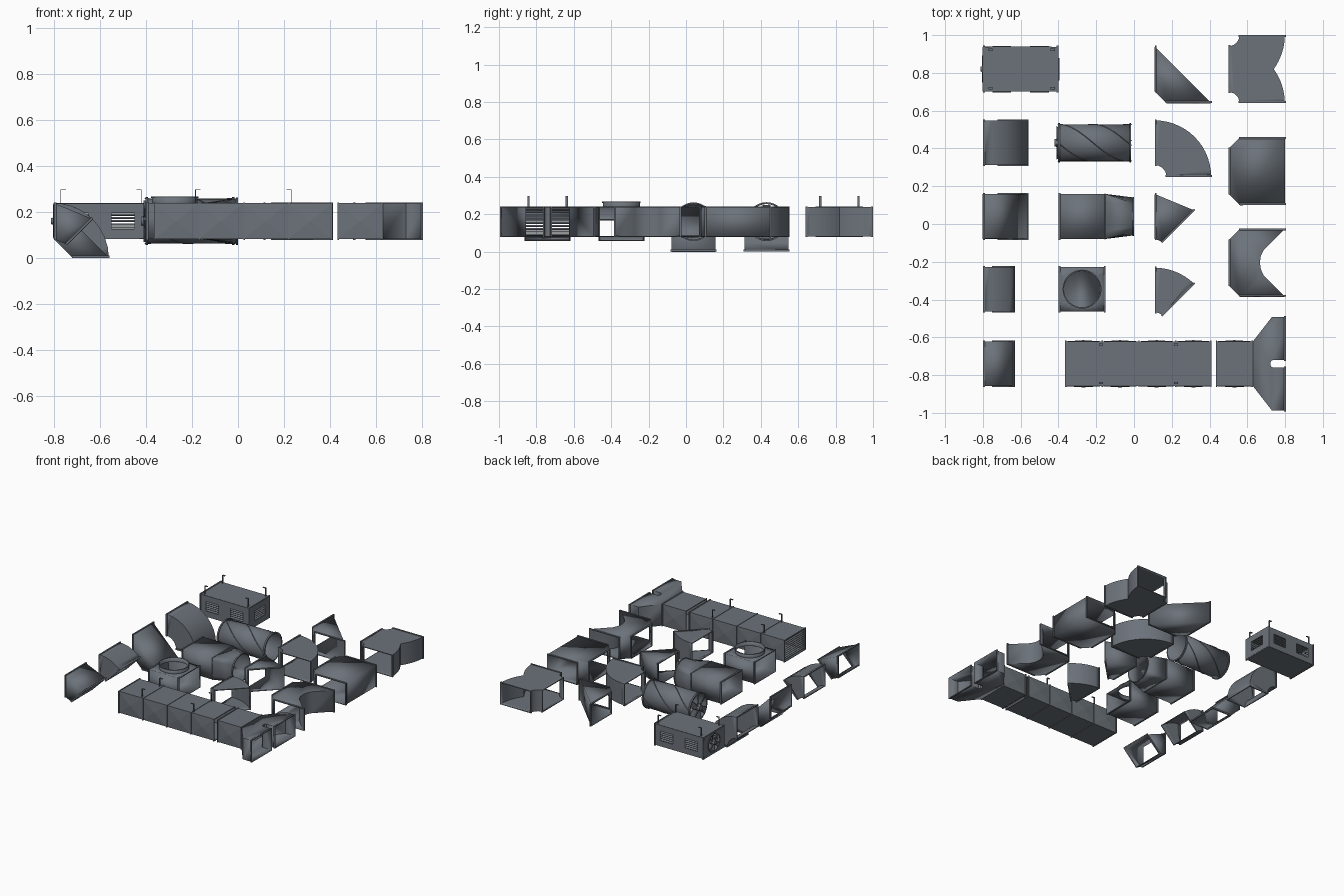
import bpy, bmesh
from math import sin, cos, pi, radians
from mathutils import Vector as V, Matrix

if "Cube" in bpy.data.objects:
    bpy.data.objects.remove(bpy.data.objects["Cube"])

METAL = bpy.data.materials.new("sheet_metal")
METAL.diffuse_color = (0.15, 0.17, 0.195, 1)
METAL.use_nodes = True
METAL.node_tree.nodes["Principled BSDF"].inputs["Base Color"].default_value = METAL.diffuse_color
ZL, ZH, ZC, HW, HH = 0.083, 0.237, 0.16, 0.117, 0.077


def finish(name, bm, thick=0.0, smooth=True):
    bmesh.ops.recalc_face_normals(bm, faces=bm.faces)
    me = bpy.data.meshes.new(name)
    bm.to_mesh(me)
    bm.free()
    ob = bpy.data.objects.new(name, me)
    bpy.context.collection.objects.link(ob)
    me.materials.append(METAL)
    if smooth:
        bpy.ops.object.select_all(action='DESELECT')
        ob.select_set(True)
        bpy.context.view_layer.objects.active = ob
        bpy.ops.object.shade_smooth_by_angle(angle=radians(30))
    if thick:
        m = ob.modifiers.new("wall", 'SOLIDIFY')
        m.thickness, m.offset = thick, 0
    return ob


def loft(bm, rings, cyclic=False, caps=False):
    """Skin closed loops of points; returns the faces."""
    vs = [[bm.verts.new(p) for p in r] for r in rings]
    pairs = list(zip(vs, vs[1:])) + ([(vs[-1], vs[0])] if cyclic else [])
    n = len(vs[0])
    faces = [bm.faces.new((a[i], a[(i + 1) % n], b[(i + 1) % n], b[i]))
             for a, b in pairs for i in range(n)]
    if caps:
        bm.faces.new(vs[0])
        bm.faces.new(vs[-1])
    return faces


def flange(bm, ring, inward, t=0.01, lip=0.008):
    ring = [V(p) for p in ring]
    c = sum(ring, V()) / len(ring)
    d = V(inward) * t
    out = [p + (p - c).normalized() * lip for p in ring]
    loft(bm, [ring, out, [p + d for p in out], [p + d for p in ring]], cyclic=True)


def box(bm, c, s, rot=None):
    m = Matrix.Translation(c) @ (rot or Matrix()) @ Matrix.Diagonal((*s, 1))
    bmesh.ops.create_cube(bm, size=1, matrix=m)


def rect_x(x, y, hw=HW, hh=HH):
    return [(x, y - hw, ZC - hh), (x, y + hw, ZC - hh), (x, y + hw, ZC + hh), (x, y - hw, ZC + hh)]


def circle(r, n=32):
    return [(r * cos(2 * pi * i / n), r * sin(2 * pi * i / n)) for i in range(n)]


def square(a, b, n=32):
    return [(a * u / max(abs(u), abs(v)), b * v / max(abs(u), abs(v))) for u, v in circle(1, n)]


def yz(pts, x, y):
    return [(x, y + u, ZC + v) for u, v in pts]


# ---- elbows: curved or straight-cut, turning sideways or downwards
def elbow(name, cx, cy, end, steps, down):
    r0, r1 = (0.083, 0.237) if down else (0.063, 0.297)

    def pt(r, a, s):
        if down:
            return (cx + r * cos(a), cy + s * HW, r * sin(a))
        return (cx + r * cos(a), cy + r * sin(a), ZC + s * HH)

    def ring(a):
        return [pt(r0, a, -1), pt(r1, a, -1), pt(r1, a, 1), pt(r0, a, 1)]
    angles = [radians(90 + (end - 90) * i / steps) for i in range(steps + 1)]
    bm = bmesh.new()
    loft(bm, [ring(a) for a in angles])
    finish(name, bm, 0.004)
    bm = bmesh.new()
    for a, s in ((angles[0], 1), (angles[-1], -1)):
        u, v = s * sin(a), -s * cos(a)
        flange(bm, ring(a), (u, 0, v) if down else (u, v, 0))
    finish(name + "_flanges", bm, smooth=False)


for nm, y, end, n in (("round_90", 0.43, 0, 8), ("straight_90", 0.04, 0, 1),
                      ("round_45", -0.345, 45, 5), ("straight_45", -0.74, 45, 1)):
    elbow("drop_elbow_" + nm, -0.80, y, end, n, True)
for nm, y, end, n in (("straight_90", 0.64, 0, 1), ("round_90", 0.25, 0, 14),
                      ("straight_45", -0.14, 45, 1), ("round_45", -0.53, 45, 7)):
    elbow("side_elbow_" + nm, 0.11, y, end, n, False)


# ---- flat junctions from a mirrored plan outline
def junction(name, x, y, half, k, left_flange=True):
    up = [q for q in reversed(half) if q[1] > 1e-5]
    pts = [(x + u, y - v) for u, v in half] + [(x + u, y + v) for u, v in up]
    n = len(pts)
    openings = (n - 1, k, n - 2 - k)
    bm, fl = bmesh.new(), bmesh.new()
    lo = [bm.verts.new((*p, ZL)) for p in pts]
    hi = [bm.verts.new((*p, ZH)) for p in pts]
    bm.faces.new(lo)
    bm.faces.new(hi)
    for i in range(n):
        j = (i + 1) % n
        if i not in openings:
            bm.faces.new((lo[i], lo[j], hi[j], hi[i]))
        elif i != n - 1 or left_flange:
            p, q = V(pts[i]), V(pts[j])
            d = (q - p).normalized()
            flange(fl, [(*p, ZL), (*q, ZL), (*q, ZH), (*p, ZH)], (-d.y, d.x, 0))
    finish(name, bm, 0.004)
    finish(name + "_flanges", fl, smooth=False)


fillet = [(0.06 * cos(radians(a)), 0.18 + 0.06 * sin(radians(a))) for a in range(-90, 1, 15)]
back = [(0.297 * cos(radians(-36.87 * i / 8)), 0.18 + 0.3 * sin(radians(-36.87 * i / 8))) for i in range(9)]
back[-1] = (0.238, 0)
junction("round_tee", 0.50, 0.82, fillet + back, len(fillet) - 1)
junction("box_tee", 0.50, 0.28, [(0, 0.117), (0.063, 0.18), (0.297, 0.18)], 1)
junction("notched_tee", 0.50, -0.205, [(0, 0.117), (0.063, 0.18), (0.297, 0.18), (0.185, 0.068),
                                       (0.17, 0.035), (0.165, 0)], 1)
junction("forked_outlet", 0.63, -0.74, [(0, 0.117), (0.10, 0.245), (0.175, 0.247), (0.175, 0.022),
                                        (0.105, 0.022), (0.094, 0.014), (0.09, 0)], 2, False)


# ---- straight trunk with cross-broken side panels
def trunk(name, xs, y):
    bm, fl = bmesh.new(), bmesh.new()
    for f in loft(bm, [rect_x(x, y) for x in xs]):
        f.normal_update()
        if abs(f.normal.y) > 0.5:
            c = f.calc_center_median()
            s = 0.006 if c.y > y else -0.006
            v = bmesh.ops.poke(bm, faces=[f])['verts'][0]
            v.co.y += s
    for i, x in enumerate(xs):
        flange(fl, rect_x(x, y), (-1 if i == len(xs) - 1 else 1, 0, 0), 0.007)
    finish(name, bm, 0.004, False)
    finish(name + "_flanges", fl, smooth=False)


trunk("main_trunk", [-0.365 + 0.194 * i for i in range(5)], -0.74)
trunk("fork_inlet", [0.433, 0.63], -0.74)

bm = bmesh.new()
for i in range(10):
    box(bm, (-0.358, -0.74, 0.092 + 0.015 * i), (0.014, 0.23, 0.003), Matrix.Rotation(radians(35), 4, 'Y'))
finish("trunk_end_louvre", bm, smooth=False)

# ---- ceiling straps, hooked towards each other
bm = bmesh.new()
for xa, xb, ys in ((-0.77, -0.42, (0.718, 0.922)), (-0.185, 0.232, (-0.842, -0.638))):
    for y in ys:
        for x, s in ((xa, 1), (xb, -1)):
            box(bm, (x, y, 0.267), (0.003, 0.012, 0.062))
            box(bm, (x + s * 0.01, y, 0.297), (0.023, 0.012, 0.003))
finish("ceiling_straps", bm, smooth=False)


# ---- fan with hub, angled blades and guard bars
def fan(name, x, y, r):
    bm = bmesh.new()
    bmesh.ops.create_cone(bm, cap_ends=True, segments=20, radius1=r * 0.3, radius2=r * 0.2, depth=0.03,
                          matrix=Matrix.Translation((x, y, ZC)) @ Matrix.Rotation(-pi / 2, 4, 'Y'))
    for i in range(6):
        m = Matrix.Rotation(i * pi / 3, 4, 'X')
        c = V((x + 0.008, y, ZC)) + m @ V((0, 0, r * 0.6))
        box(bm, c, (0.003, r * 0.5, r * 0.75), m @ Matrix.Rotation(radians(28), 4, 'Z'))
    for i in range(2):
        box(bm, (x - 0.003, y, ZC), (0.004, 0.008, r * 2), Matrix.Rotation(pi / 4 + i * pi / 2, 4, 'X'))
    finish(name, bm)


# ---- fan unit housing with windows on both sides and one end
X0, X1, Y = -0.80, -0.40, 0.82


def windowed(bm, us, place):
    vs = [ZL, 0.125, 0.195, ZH]
    for i in range(len(us) - 1):
        for j in range(3):
            if not (i % 2 and j == 1):
                bm.faces.new([bm.verts.new(place(u, v)) for u, v in
                              ((us[i], vs[j]), (us[i + 1], vs[j]), (us[i + 1], vs[j + 1]), (us[i], vs[j + 1]))])


bm = bmesh.new()
for s in (-1, 1):
    windowed(bm, [X0, -0.75, -0.65, -0.55, -0.45, X1], lambda u, v: (u, Y + s * HW, v))
windowed(bm, [Y - HW, Y - 0.06, Y + 0.06, Y + HW], lambda u, v: (X1, u, v))
loft(bm, [yz(square(HW, HH), X0, Y), yz(circle(0.066), X0, Y)])
for z in (ZL, ZH):
    bm.faces.new([bm.verts.new(p) for p in ((X0, Y - HW, z), (X1, Y - HW, z), (X1, Y + HW, z), (X0, Y + HW, z))])
bmesh.ops.remove_doubles(bm, verts=bm.verts, dist=1e-4)
finish("fan_unit_housing", bm, 0.003, False)
bm = bmesh.new()
flange(bm, rect_x(X0, Y), (1, 0, 0))
flange(bm, rect_x(X1, Y), (-1, 0, 0))
flange(bm, yz(circle(0.064), X0 - 0.005, Y), (1, 0, 0), 0.006)
finish("fan_unit_flanges", bm, smooth=False)
bm = bmesh.new()
for i in range(5):
    z = 0.132 + 0.014 * i
    for s in (-1, 1):
        for x in (-0.70, -0.50):
            box(bm, (x, Y + s * HW, z), (0.1, 0.012, 0.003), Matrix.Rotation(radians(s * -35), 4, 'X'))
    box(bm, (X1, Y, z), (0.012, 0.12, 0.003), Matrix.Rotation(radians(35), 4, 'Y'))
finish("fan_unit_louvres", bm, smooth=False)
fan("fan_unit_fan", X0 + 0.003, Y, 0.066)

# ---- spiral round duct
YB, XA, XB = 0.43, -0.402, -0.015
bm = bmesh.new()
loft(bm, [yz(circle(0.096), x, YB) for x in (XA, XB)])
finish("spiral_duct", bm, 0.004)
bm = bmesh.new()
flange(bm, yz(circle(0.096), XA, YB), (1, 0, 0))
flange(bm, yz(circle(0.096), XB, YB), (-1, 0, 0))
for k in range(4):
    rings = []
    for i in range(33):
        t = (XB - XA) * i / 32
        a = 2 * pi * t / 0.74 + k * pi / 2
        rings.append([(XA + t + dx, YB + r * cos(a), ZC + r * sin(a))
                      for dx, r in ((-0.005, 0.096), (0, 0.1005), (0.005, 0.096))])
    loft(bm, rings, caps=True)
finish("spiral_duct_seams", bm)
fan("spiral_duct_fan", XA - 0.004, YB, 0.092)

# ---- square to round reducer
bm = bmesh.new()
loft(bm, [rect_x(-0.40, 0.04), rect_x(-0.15, 0.04)])
loft(bm, [yz(square(HW, HH), -0.15, 0.04), yz(circle(0.098), 0, 0.04)])
finish("square_to_round_reducer", bm, 0.004)
bm = bmesh.new()
flange(bm, rect_x(-0.40, 0.04), (1, 0, 0))
flange(bm, rect_x(-0.15, 0.04), (-1, 0, 0), 0.005, 0.005)
flange(bm, yz(circle(0.098), 0, 0.04), (-1, 0, 0), 0.008, 0.005)
finish("reducer_flanges", bm, smooth=False)

# ---- straight duct with a round top collar
XD, YD = -0.275, -0.345


def xy(pts, z):
    return [(XD + u, YD + v, z) for u, v in pts]


bm = bmesh.new()
sides = loft(bm, [rect_x(XD - 0.125, YD), rect_x(XD + 0.125, YD)])
bm.faces.remove(sides[2])
loft(bm, [xy(square(0.125, HW), ZH), xy(circle(0.098), ZH), xy(circle(0.098), 0.266)])
bmesh.ops.remove_doubles(bm, verts=bm.verts, dist=1e-4)
finish("collar_duct", bm, 0.004)
bm = bmesh.new()
flange(bm, rect_x(XD - 0.125, YD), (1, 0, 0))
flange(bm, rect_x(XD + 0.125, YD), (-1, 0, 0))
flange(bm, xy(circle(0.098), 0.267), (0, 0, -1), 0.007, 0.005)
finish("collar_duct_flanges", bm, smooth=False)
